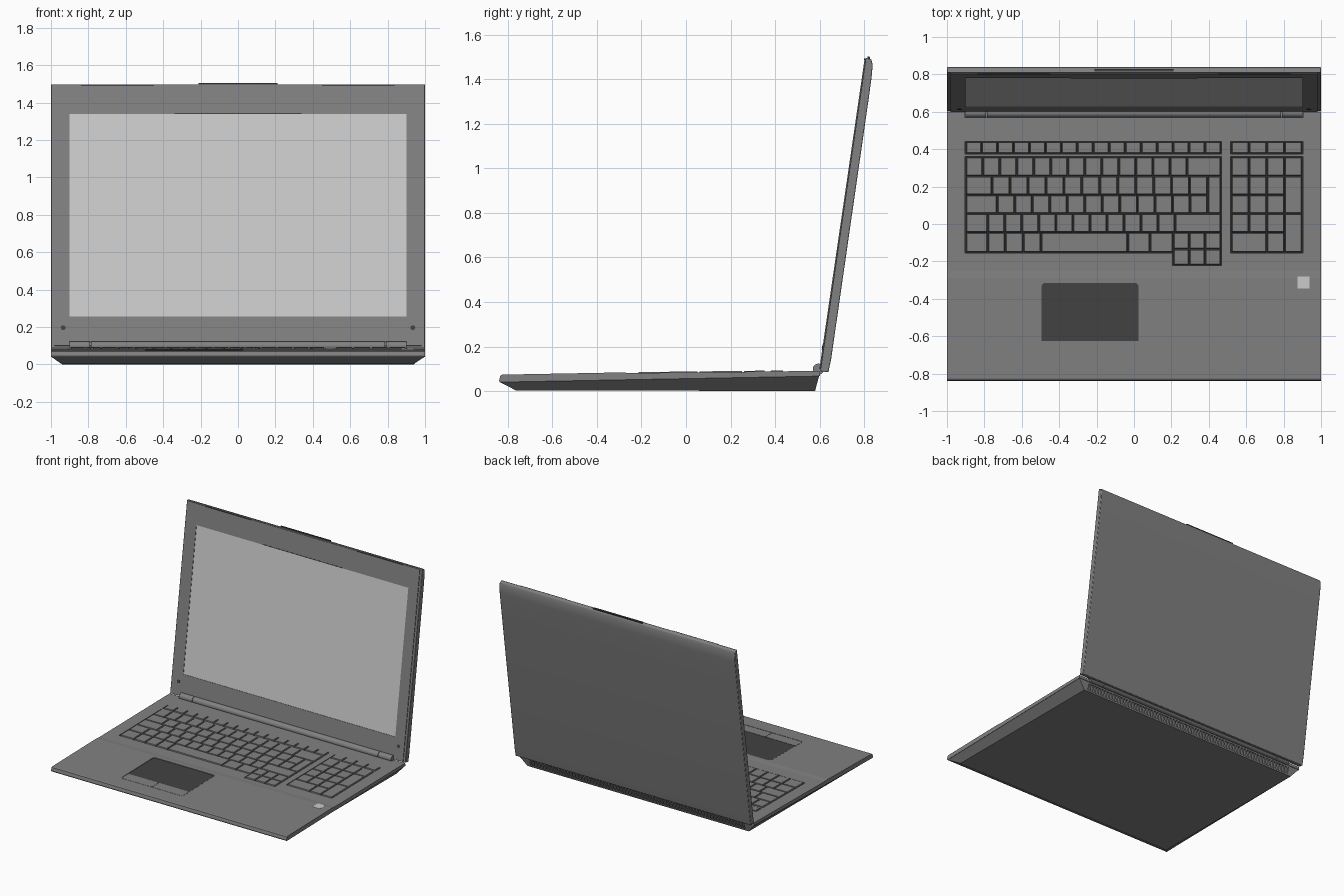
import bpy, bmesh, math
from mathutils import Matrix

if "Cube" in bpy.data.objects:
    bpy.data.objects.remove(bpy.data.objects["Cube"])

LID = Matrix.Translation((0, 0.598, 0.09)) @ Matrix.Rotation(-math.radians(8.3), 4, 'X')
DECK = [(-0.827, 0.0735), (-0.29, 0.0835), (-0.25, 0.0805), (0.565, 0.09), (0.6, 0.0895)]


def deck_z(y):
    for (y0, z0), (y1, z1) in zip(DECK, DECK[1:]):
        if y <= y1:
            return z0 + (z1 - z0) * (y - y0) / (y1 - y0)
    return DECK[-1][1]


def material(name, g):
    m = bpy.data.materials.new(name)
    m.diffuse_color = (g, g, g, 1)
    m.use_nodes = True
    m.node_tree.nodes["Principled BSDF"].inputs["Base Color"].default_value = m.diffuse_color
    return m


BODY = material("grey_body", 0.22)
DARK = material("dark_plastic", 0.055)
BLACK = material("black_plastic", 0.03)
LIGHT = material("light_panel", 0.6)


def finish(name, bm, mat=BODY, matrix=None):
    bmesh.ops.recalc_face_normals(bm, faces=bm.faces)
    me = bpy.data.meshes.new(name)
    bm.to_mesh(me)
    bm.free()
    if matrix:
        me.transform(matrix)
    me.materials.append(mat)
    ob = bpy.data.objects.new(name, me)
    bpy.context.collection.objects.link(ob)
    return ob


def loft(bm, lower, upper):
    a = [bm.verts.new(p) for p in lower]
    b = [bm.verts.new(p) for p in upper]
    bm.faces.new(a)
    bm.faces.new(b)
    n = len(a)
    for i in range(n):
        bm.faces.new((a[i], a[(i + 1) % n], b[(i + 1) % n], b[i]))


def rect(x0, x1, y0, y1, r=0.0):
    if not r:
        return [(x0, y0), (x1, y0), (x1, y1), (x0, y1)]
    pts = []
    for cx, cy, a in ((x1 - r, y0 + r, -90), (x1 - r, y1 - r, 0), (x0 + r, y1 - r, 90), (x0 + r, y0 + r, 180)):
        for k in range(5):
            t = math.radians(a + k * 22.5)
            pts.append((cx + r * math.cos(t), cy + r * math.sin(t)))
    return pts


def slab(bm, pts, lo, hi):
    """Prism following the sloped deck, with heights relative to it."""
    loft(bm, [(x, y, deck_z(y) + lo) for x, y in pts], [(x, y, deck_z(y) + hi) for x, y in pts])


def slab_object(name, pts, lo, hi, mat=BODY):
    bm = bmesh.new()
    slab(bm, pts, lo, hi)
    return finish(name, bm, mat)


def box(name, x0, x1, y0, y1, z0, z1, mat=BODY, matrix=None):
    bm = bmesh.new()
    loft(bm, [(x, y, z0) for x, y in rect(x0, x1, y0, y1)], [(x, y, z1) for x, y in rect(x0, x1, y0, y1)])
    return finish(name, bm, mat, matrix)


def extrude_x(name, prof, x0, x1, mat=BODY, matrix=None):
    bm = bmesh.new()
    loft(bm, [(x0, y, z) for y, z in prof], [(x1, y, z) for y, z in prof])
    return finish(name, bm, mat, matrix)


def activate(ob):
    bpy.ops.object.select_all(action='DESELECT')
    bpy.context.view_layer.objects.active = ob
    ob.select_set(True)


def cut(ob, cutter):
    m = ob.modifiers.new("cut", 'BOOLEAN')
    m.operation = 'DIFFERENCE'
    m.solver = 'EXACT'
    m.object = cutter
    activate(ob)
    bpy.ops.object.modifier_apply(modifier=m.name)
    bpy.data.objects.remove(cutter)


# Lower shell: tapered tray with a vent slot at the back
bm = bmesh.new()
loft(bm, [(-0.94, -0.765, 0.003), (0.94, -0.765, 0.003), (0.94, 0.58, 0), (-0.94, 0.58, 0)],
     [(-0.998, -0.836, 0.04), (0.998, -0.836, 0.04), (0.998, 0.598, 0.067), (-0.998, 0.598, 0.067)])
shell = finish("lower_shell", bm)
cut(shell, box("vent_cutter", -0.91, 0.91, 0.56, 0.7, 0.01, 0.056))
fin = extrude_x("vent_fins", [(0.555, 0.008), (0.581, 0.008), (0.594, 0.058), (0.555, 0.058)], -0.905, -0.893)
arr = fin.modifiers.new("repeat", 'ARRAY')
arr.count = 73
arr.use_relative_offset = False
arr.use_constant_offset = True
arr.constant_offset_displace = (0.0249, 0, 0)

# Deck with keyboard wells, touchpad recess and hinge slot
deck = extrude_x("deck", [(-0.836, 0.04), (-0.84, 0.046), (-0.834, 0.07)] + DECK + [(0.602, 0.067)], -1, 1)
wells = {
    "main_keys": [(-0.903, -0.155), (0.207, -0.155), (0.207, -0.223), (0.468, -0.223), (0.468, 0.36), (-0.903, 0.36)],
    "function_keys": rect(-0.903, 0.468, 0.373, 0.441),
    "number_keys": rect(0.517, 0.903, -0.155, 0.36),
    "number_function_keys": rect(0.517, 0.903, 0.373, 0.441)}
bm = bmesh.new()
for outline in wells.values():
    slab(bm, outline, -0.011, 0.05)
slab(bm, rect(-0.497, 0.027, -0.712, -0.312, 0.02), -0.004, 0.05)
cut(deck, finish("well_cutter", bm))
cut(deck, box("hinge_slot_cutter", -0.905, 0.905, 0.57, 0.7, 0.05, 0.2))
for name, outline in wells.items():
    slab_object(name + "_floor", outline, -0.014, -0.0105, BLACK)

# Keys
keys = bmesh.new()


def key(x0, x1, y0, y1):
    g, t = 0.003, 0.003
    lo = rect(x0 + g, x1 - g, y0 + g, y1 - g)
    hi = rect(x0 + g + t, x1 - g - t, y0 + g + t, y1 - g - t * 0.5)
    loft(keys, [(x, y, deck_z(y) - 0.012) for x, y in lo], [(x, y, deck_z(y) + 0.004) for x, y in hi])


def key_row(x, unit, widths, y0, y1):
    for w in widths:
        key(x, x + w * unit, y0, y1)
        x += w * unit


ROWS = [(0.255, 0.358), (0.155, 0.255), (0.055, 0.155), (-0.045, 0.055), (-0.152, -0.045)]
U = 0.091
key_row(-0.9, 1.365 / 16, [1] * 16, 0.375, 0.44)
key_row(-0.9, U, [1] * 13 + [2], *ROWS[0])
key_row(-0.9, U, [1.55] + [1.055] * 12, *ROWS[1])
key_row(-0.9, U, [1.85] + [1.03] * 12, *ROWS[2])
key(0.394, 0.465, ROWS[2][0], ROWS[1][1])
key_row(-0.9, U, [1.3] + [1] * 11 + [2.7], *ROWS[3])
key_row(-0.9, U, [1.3, 1.03, 1.05, 1.05, 5.1, 1.3, 1.37], *ROWS[4])
for y0, y1 in ((-0.135, -0.045), (-0.22, -0.135)):
    key_row(0.21, 0.085, [1] * 3, y0, y1)

# Number pad
N = 0.095
key_row(0.52, N, [1] * 4, 0.375, 0.44)
key_row(0.52, N, [1] * 4, *ROWS[0])
for r in ROWS[1:4]:
    key_row(0.52, N, [1] * 3, *r)
key_row(0.52, N, [2, 1], *ROWS[4])
key(0.805, 0.9, ROWS[2][0], ROWS[1][1])
key(0.805, 0.9, ROWS[4][0], ROWS[3][1])
finish("keys", keys)

# Touchpad, its buttons and the small palm-rest patch
slab_object("touchpad", [(-0.494, -0.625), (0.024, -0.625)] + rect(-0.494, 0.024, -0.71, -0.315, 0.02)[5:15],
            -0.006, -0.002, DARK)
for side, x0, x1 in (("left", -0.494, -0.236), ("right", -0.234, 0.024)):
    slab_object(side + "_touchpad_button", rect(x0, x1, -0.709, -0.626, 0.012), -0.006, -0.0005)
slab_object("palm_rest_patch", rect(0.875, 0.937, -0.345, -0.28), -0.002, 0.001, LIGHT)

# Hinge barrel in three sections
for name, x0, x1 in (("left_hinge", -0.9, -0.79), ("hinge_bar", -0.787, 0.787), ("right_hinge", 0.79, 0.9)):
    bm = bmesh.new()
    bmesh.ops.create_cone(bm, cap_ends=True, segments=24, radius1=0.025, radius2=0.025, depth=x1 - x0,
                          matrix=Matrix.Translation(((x0 + x1) / 2, 0.595, 0.098)) @ Matrix.Rotation(math.pi / 2, 4, 'Y'))
    activate(finish(name, bm))
    bpy.ops.object.shade_smooth_by_angle(angle=math.radians(40))

# Lid: back shell, bezel with opening, screen (local y = thickness, z = height)
lid = extrude_x("lid_back", [(0.005, 0), (0.042, 0), (0.046, 0.06), (0.044, 1.25), (0.043, 1.34), (0.04, 1.395),
                             (0.03, 1.42), (0.005, 1.424)], -1, 1, BODY, LID)
m = lid.modifiers.new("bevel", 'BEVEL')
m.width, m.segments, m.limit_method = 0.004, 2, 'ANGLE'
activate(lid)
bpy.ops.object.shade_smooth_by_angle(angle=math.radians(30))
bezel = box("screen_bezel", -0.982, 0.982, 0, 0.007, 0.01, 1.418, BODY, LID)
cut(bezel, box("screen_cutter", -0.9, 0.9, -0.1, 0.1, 0.167, 1.263, BODY, LID))
box("screen", -0.9, 0.9, 0.003, 0.0065, 0.167, 1.263, LIGHT, LID)

# Lid details: latch lip, camera strip, rubber bumpers
box("lid_latch", -0.21, 0.21, 0.012, 0.024, 1.41, 1.43, DARK, LID)
box("camera_strip", -0.34, 0.34, -0.001, 0.005, 1.262, 1.268, DARK, LID)
for side, s in (("left", -1), ("right", 1)):
    a, b = sorted((s * 0.45, s * 0.84))
    box(side + "_top_bumper", a, b, -0.002, 0.004, 1.412, 1.419, DARK, LID)
    bm = bmesh.new()
    bmesh.ops.create_cone(bm, cap_ends=True, segments=16, radius1=0.012, radius2=0.013, depth=0.006,
                          matrix=Matrix.Translation((s * 0.935, 0.001, 0.107)) @ Matrix.Rotation(math.pi / 2, 4, 'X'))
    finish(side + "_round_bumper", bm, DARK, LID)
